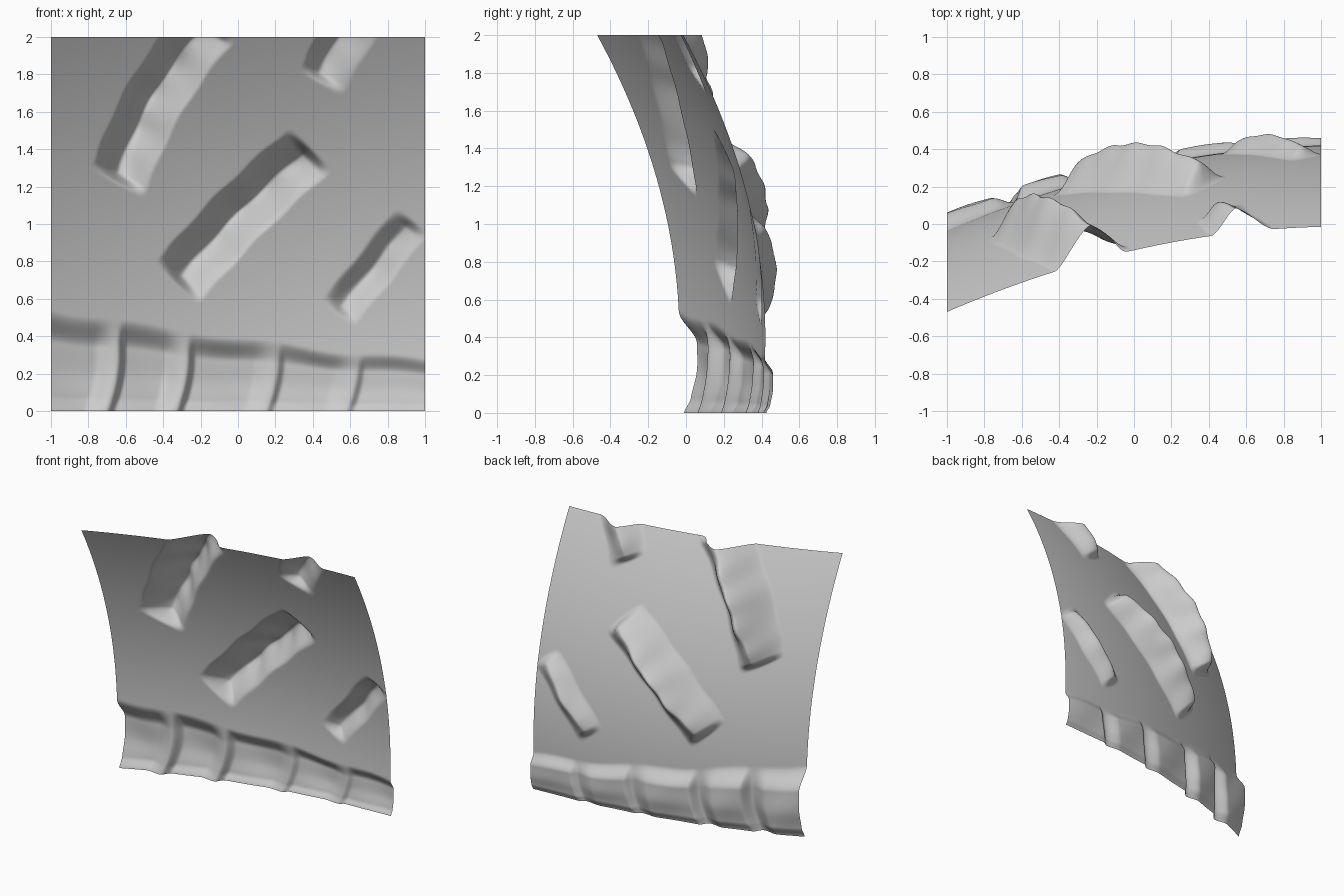
import bpy, bmesh, math

if "Cube" in bpy.data.objects:
    bpy.data.objects.remove(bpy.data.objects["Cube"])

N = 200  # grid divisions per side

# Ridges: crest start (x, z), crest end, bow, heights (start, middle, end), widths (upper left, lower right)
RIDGES = [
    ((-0.64, 1.28), (-0.20, 2.04), 0.045, (0.14, 0.25, 0.17), (0.14, 0.18)),
    ((-0.30, 0.73), (0.34, 1.37), 0.02, (0.13, 0.21, 0.13), (0.15, 0.17)),
    ((0.56, 0.57), (0.89, 0.98), 0.0, (0.06, 0.095, 0.06), (0.10, 0.12)),
    ((0.44, 1.82), (0.62, 2.12), 0.01, (0.08, 0.13, 0.10), (0.10, 0.17)),
]
SEAMS = [-0.64, -0.27, 0.21, 0.64]


def smooth(t):
    t = max(0.0, min(1.0, t))
    return t * t * (3 - 2 * t)


def interp(pts, v):
    for (a, p), (b, q) in zip(pts, pts[1:]):
        if v <= b:
            return p + (q - p) * smooth((v - a) / (b - a))
    return pts[-1][1]


# Bowed sheet
def base(x, z):
    return 0.295 + 0.2275 * x - 0.1025 * x * x - 0.17 * (z - 0.4) ** 2


# Sharp-crested diagonal ridge with steep ends
def ridge(x, z, a, b, bow, hs, ws):
    length = math.dist(a, b)
    ux, uz = (b[0] - a[0]) / length, (b[1] - a[1]) / length
    px, pz = x - a[0], z - a[1]
    s = px * ux + pz * uz
    t = max(0.0, min(1.0, s / length))
    d = px * uz - pz * ux + bow * 4 * t * (1 - t) + 0.005 * math.sin(19 * s)
    h = (hs[0] * (1 - t) * (1 - 2 * t) + hs[1] * 4 * t * (1 - t)
         + hs[2] * t * (2 * t - 1))
    h *= 1 + 0.03 * math.sin(31 * s)
    w = ws[0] if d < 0 else ws[1]
    k = max(0.0, 1 - abs(d) / w)
    k = 0.45 * k + 0.55 * smooth(k)
    over = max(0.0, -s, s - length)
    return h * k * (1 - smooth(over / 0.06))


# Row of bulging stones along the bottom
def stones(x, z):
    top = 0.39 - 0.135 * x + 0.02 * x * x + 0.012 * math.sin(9 * x)
    prof = interp([(0, 0.6), (0.14, 0.88), (0.4, 1.0), (0.68, 0.92), (1.0, 0.0)], z / top)
    h = 0.072 - 0.022 * x
    xs = x + 0.06 * (1 - min(1, z / 0.3)) ** 2
    for seam in SEAMS:
        d = xs - seam
        depth = 0.85 if seam < 0 else 0.6
        h *= 1 - depth * (1 - smooth(abs(d) / (0.045 if d > 0 else 0.13)))
    return h * prof * (1 + 0.08 * math.sin(14 * x + 9 * z))


bm = bmesh.new()
bmesh.ops.create_grid(bm, x_segments=N, y_segments=N, size=1.0)
for v in bm.verts:
    x, z = v.co.x, v.co.y + 1
    y = base(x, z) + stones(x, z) + max(ridge(x, z, *r) for r in RIDGES)
    v.co = (x, y, z)
bmesh.ops.recalc_face_normals(bm, faces=bm.faces)
if sum(f.normal.y for f in bm.faces) < 0:
    bmesh.ops.reverse_faces(bm, faces=bm.faces)
for f in bm.faces:
    f.smooth = True
mesh = bpy.data.meshes.new("ridged_sheet")
bm.to_mesh(mesh)
bm.free()
bpy.context.collection.objects.link(bpy.data.objects.new("ridged_sheet", mesh))
